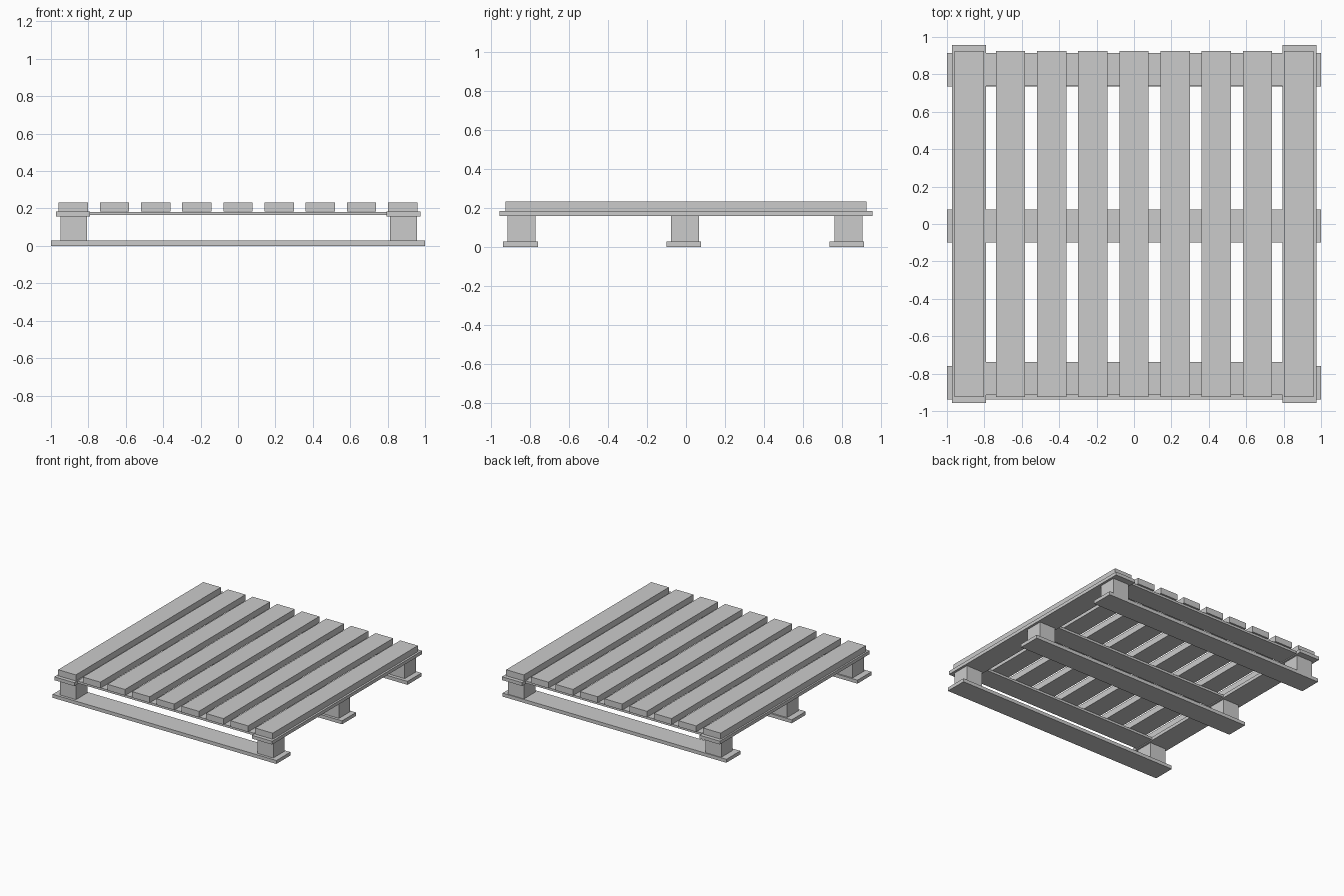
import bpy

cube = bpy.data.objects.get("Cube")
if cube:
    bpy.data.objects.remove(cube, do_unlink=True)

grey = bpy.data.materials.new("light_grey")
grey.use_nodes = True
colour = (0.6, 0.6, 0.6, 1)
grey.diffuse_color = colour
bsdf = grey.node_tree.nodes["Principled BSDF"]
bsdf.inputs["Base Color"].default_value = colour
bsdf.inputs["Roughness"].default_value = 0.8


def plank(name, x, y, z):
    """Box filling the given (low, high) range on each axis."""
    bpy.ops.mesh.primitive_cube_add(size=1)
    ob = bpy.context.object
    ob.name = name
    ob.location = [(a + b) / 2 for a, b in (x, y, z)]
    ob.scale = [b - a for a, b in (x, y, z)]
    bpy.ops.object.transform_apply(location=True, rotation=False, scale=True)
    ob.data.materials.append(grey)


def around(centre, width):
    return centre - width / 2, centre + width / 2


# Deck slats running front to back
for i in range(9):
    plank(f"deck_slat_{i + 1}", around((i - 4) * 0.22, 0.157), (-0.926, 0.926), (0.184, 0.233))

# Side boards under the outer slats
for side, x in (("right", -0.882), ("left", 0.885)):
    plank(f"side_board_{side}", around(x, 0.18), (-0.957, 0.957), (0.157, 0.184))

# Three rows: bottom runner, thin cross board and a block at each end
for row, runner_y, cross_y, block_y in (
    ("front", -0.849, -0.827, -0.844),
    ("middle", -0.011, -0.01, -0.006),
    ("back", 0.824, 0.826, 0.834),
):
    plank(f"bottom_runner_{row}", (-1, 1), around(runner_y, 0.178), (0, 0.028))
    plank(f"cross_board_{row}", (-0.80, 0.80), around(cross_y, 0.176), (0.164, 0.182))
    for side, x in (("right", -0.878), ("left", 0.885)):
        plank(f"block_{row}_{side}", around(x, 0.143), around(block_y, 0.144), (0.028, 0.157))
